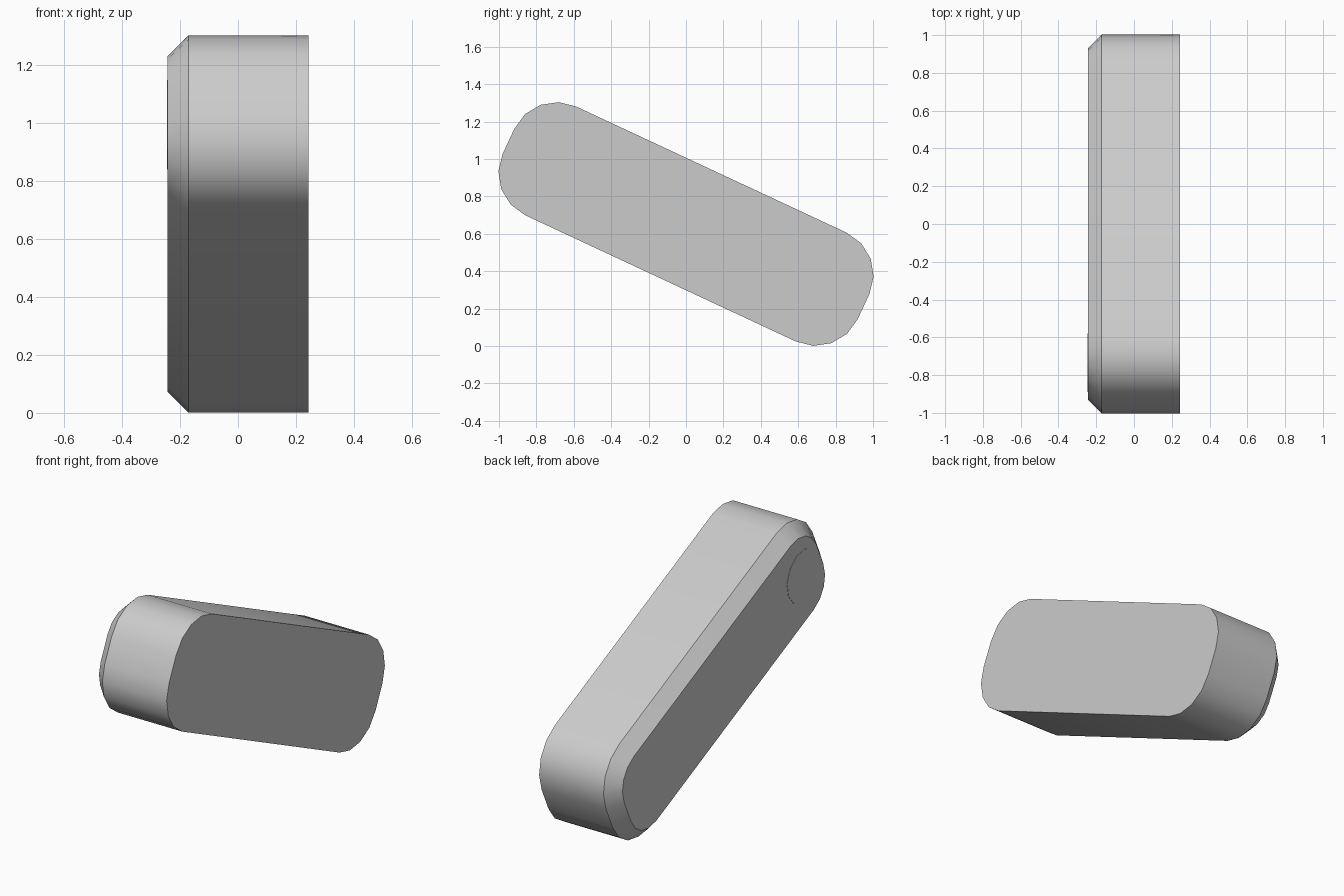
import bpy, bmesh, math
from mathutils import Matrix, Vector

cube = bpy.data.objects.get("Cube")
if cube:
    bpy.data.objects.remove(cube, do_unlink=True)

grey = bpy.data.materials.new("light_grey")
grey.use_nodes = True
grey.diffuse_color = (0.6, 0.6, 0.6, 1)
grey.node_tree.nodes["Principled BSDF"].inputs["Base Color"].default_value = (0.6, 0.6, 0.6, 1)

TILT = math.radians(25)
MID_Z = 0.652
HALF_X = 0.243
CHAMFER = 0.072


def place(u, v, x):
    """Point given along (u) and across (v) the tilted bar."""
    c, s = math.cos(TILT), math.sin(TILT)
    return Vector((x, u * c + v * s, MID_Z - u * s + v * c))


def bar_outline(inset, steps=4):
    """Rounded rectangle in bar coordinates."""
    pts = []
    for k, (su, sv) in enumerate([(1, 1), (-1, 1), (-1, -1), (1, -1)]):
        for i in range(steps + 1):
            a = math.pi / 2 * (k + i / steps)
            pts.append((su * 0.797 + (0.25 - inset) * math.cos(a),
                        sv * 0.075 + (0.246 - inset) * math.sin(a)))
    return pts


def circle_outline(u, r, sides=12):
    return [(u + r * math.cos(math.tau * i / sides), r * math.sin(math.tau * i / sides))
            for i in range(sides)]


def loft(name, sections):
    """Skin a list of (outline, x) sections and cap both ends."""
    bm = bmesh.new()
    rings = [[bm.verts.new(place(u, v, x)) for u, v in outline] for outline, x in sections]
    for a, b in zip(rings, rings[1:]):
        for i in range(len(a)):
            j = (i + 1) % len(a)
            bm.faces.new((a[i], a[j], b[j], b[i]))
    bm.faces.new(rings[0])
    bm.faces.new(rings[-1])
    bmesh.ops.recalc_face_normals(bm, faces=bm.faces)
    mesh = bpy.data.meshes.new(name)
    bm.to_mesh(mesh)
    bm.free()
    mesh.materials.append(grey)
    obj = bpy.data.objects.new(name, mesh)
    bpy.context.collection.objects.link(obj)
    bpy.ops.object.select_all(action='DESELECT')
    obj.select_set(True)
    bpy.context.view_layer.objects.active = obj
    bpy.ops.object.shade_smooth_by_angle(angle=math.radians(30))
    return obj


# Tilted bar with rounded ends, chamfered on one side
loft("bar", [(bar_outline(0), HALF_X),
             (bar_outline(0), CHAMFER - HALF_X),
             (bar_outline(CHAMFER), -HALF_X)])

# Thin round pivot cap near the raised end
cap = circle_outline(-0.81, 0.155)
loft("pivot_cap", [(cap, -HALF_X + 0.002), (cap, -HALF_X - 0.002)])
